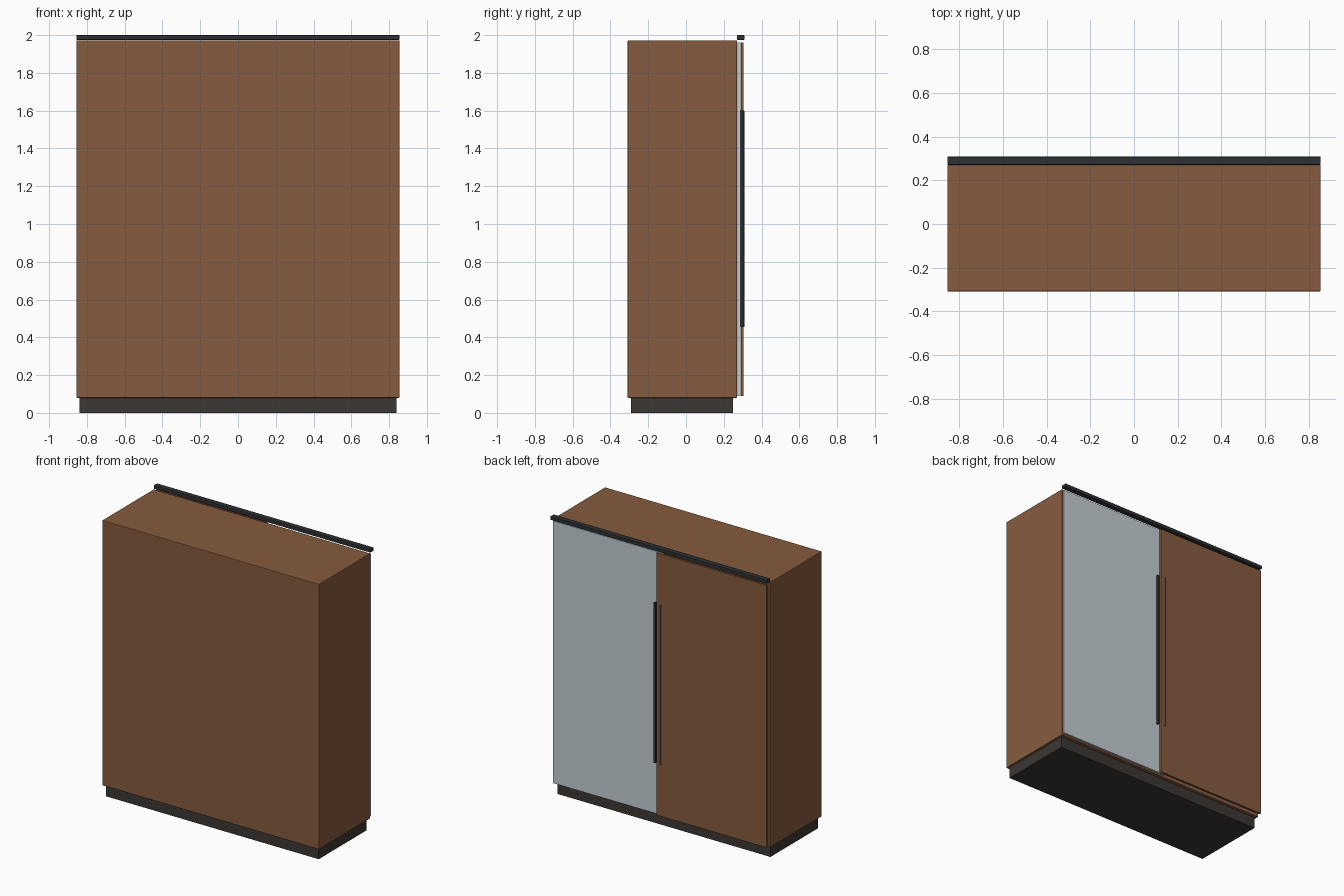
import bpy

if "Cube" in bpy.data.objects:
    bpy.data.objects.remove(bpy.data.objects["Cube"])


def material(name, rgb):
    m = bpy.data.materials.new(name)
    m.diffuse_color = (*rgb, 1)
    m.use_nodes = True
    m.node_tree.nodes["Principled BSDF"].inputs["Base Color"].default_value = m.diffuse_color
    return m


wood = material("wood", (0.24, 0.105, 0.05))
dark = material("dark_base", (0.045, 0.038, 0.033))
metal = material("dark_metal", (0.027, 0.031, 0.034))
glass = material("mirror_glass", (0.55, 0.62, 0.66))


def box(name, x, y, z, mat, bevel=0.0):
    """Box from (min, max) ranges with an optional small edge bevel."""
    bpy.ops.mesh.primitive_cube_add(size=1, location=[sum(r) / 2 for r in (x, y, z)])
    ob = bpy.context.object
    ob.name = name
    ob.scale = [r[1] - r[0] for r in (x, y, z)]
    bpy.ops.object.transform_apply(location=False, rotation=False, scale=True)
    ob.data.materials.append(mat)
    if bevel:
        mod = ob.modifiers.new("edge_bevel", 'BEVEL')
        mod.width = bevel
        mod.segments = 2
    return ob


# Cabinet carcass and recessed plinth
box("cabinet_body", (-0.855, 0.855), (-0.309, 0.271), (0.08, 1.972), wood, 0.004)
box("plinth", (-0.84, 0.84), (-0.29, 0.248), (0, 0.08), dark)

# Sliding door rail above the doors
box("door_rail", (-0.855, 0.855), (0.271, 0.309), (1.975, 2.0), metal, 0.003)

# Overlapping sliding doors: mirror on the inner track, wood on the outer
box("mirror_door", (-0.02, 0.85), (0.273, 0.288), (0.09, 1.961), glass, 0.002)
box("wood_door", (-0.85, 0.022), (0.290, 0.305), (0.09, 1.961), wood, 0.002)

# Long vertical door handles
box("mirror_door_handle", (0.031, 0.045), (0.286, 0.302), (0.455, 1.6), metal, 0.002)
box("wood_door_handle", (-0.022, -0.008), (0.303, 0.309), (0.455, 1.6), metal, 0.002)
